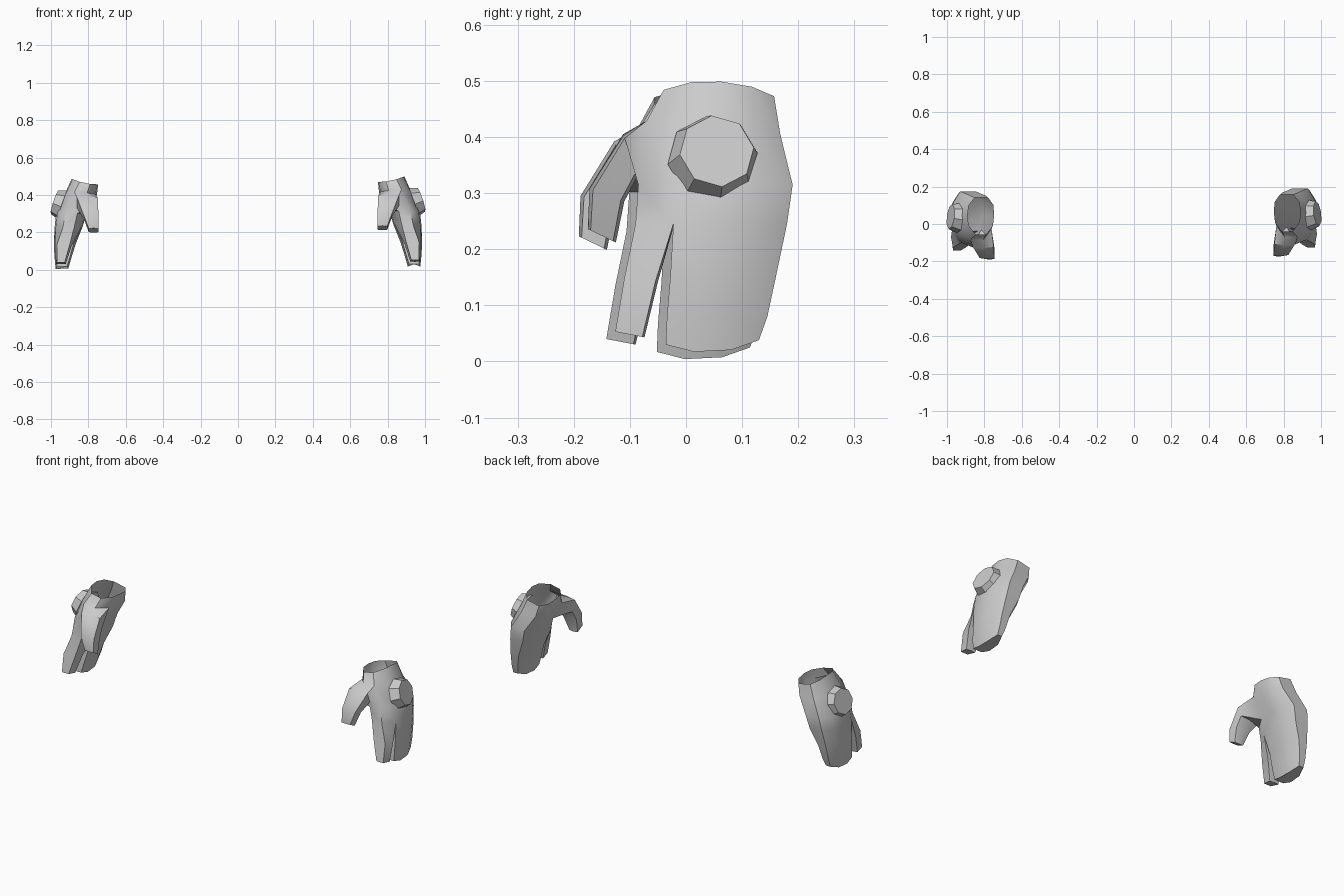
import bpy, bmesh
from mathutils import Vector, Matrix

if "Cube" in bpy.data.objects:
    bpy.data.objects.remove(bpy.data.objects["Cube"])

# Cross-section templates: u runs front to back, v runs inner to outer side
PALM = [(-1, .4), (-.5, .92), (.05, 1), (.6, .9), (1, .45),
        (1, -.55), (.6, -.95), (.05, -1), (-.5, -.92), (-1, -.4)]
MITT = [(-1, .8), (-.4, 1), (.4, .9), (1, .4),
        (1, -.4), (.4, -.9), (-.4, -1), (-1, -.8), (-1, 0)]
INDEX = [(-1, -.7), (-1, .7), (.85, .9), (1, 0), (.85, -.9)]


def ring(bm, shape, y, x, z, tilt_u=0, tilt_v=0, sag=0):
    """Ring of vertices fitted to a y range and an x range."""
    cy, hy, cx, hx = sum(y) / 2, (y[1] - y[0]) / 2, sum(x) / 2, (x[1] - x[0]) / 2
    return [bm.verts.new((cx + v * hx, cy + u * hy,
                          z + tilt_u * u + tilt_v * v + sag * u * u))
            for u, v in shape]


def bridge(bm, a, b, skip=()):
    n = len(a)
    for i in range(n):
        if i not in skip:
            j = (i + 1) % n
            bm.faces.new((a[i], a[j], b[j], b[i]))


def loft(bm, rings):
    for a, b in zip(rings, rings[1:]):
        bridge(bm, a, b)
    bm.faces.new(rings[-1])


def finish(bm, name):
    bmesh.ops.recalc_face_normals(bm, faces=bm.faces)
    me = bpy.data.meshes.new(name)
    bm.to_mesh(me)
    bm.free()
    ob = bpy.data.objects.new(name, me)
    bpy.context.collection.objects.link(ob)
    return ob


def place(bm, side):
    # The left hand is the mirrored right one, set slightly forward and lower
    if side == "left":
        bmesh.ops.transform(bm, matrix=Matrix.Translation((0, -.016, -.013))
                            @ Matrix.Diagonal((-1, 1, 1, 1)), verts=bm.verts)


def smooth(ob, angle):
    bpy.ops.object.select_all(action='DESELECT')
    ob.select_set(True)
    bpy.context.view_layer.objects.active = ob
    bpy.ops.object.shade_smooth_by_angle(angle=angle)


def make_glove(side):
    bm = bmesh.new()
    # Open wrist and palm
    w = ring(bm, PALM, (-.04, .157), (.748, .89), .484, -.006, .015, -.012)
    p1 = ring(bm, PALM, (-.07, .168), (.755, .925), .415, -.012, .005)
    p2 = ring(bm, PALM, (-.085, .19), (.81, .972), .315)
    p3 = ring(bm, PALM, (-.09, .18), (.83, .98), .245)
    bridge(bm, w, p1)
    bridge(bm, p1, p2, skip=(8, 9))
    bridge(bm, p2, p3)

    # Two-part split below the palm, sharing the web vertex
    web = bm.verts.new((.905, -.022, .24))
    # Index finger
    loft(bm, [[p3[9], p3[0], p3[1], web, p3[8]],
              ring(bm, INDEX, (-.11, -.05), (.885, .983), .145, -.003),
              ring(bm, INDEX, (-.126, -.074), (.918, .976), .048, -.005)])
    # Remaining fingers as one mitt
    loft(bm, [p3[1:9] + [web],
              ring(bm, MITT, (-.028, .16), (.868, .985), .15),
              ring(bm, MITT, (-.034, .145), (.89, .981), .08),
              ring(bm, MITT, (-.036, .13), (.908, .975), .016, .004, 0, .018)])

    # Thumb, grown out of the gap left in the palm front
    def thumb(top, low, x):
        m = (x[0] + x[1]) / 2
        up = (Vector(top) - Vector(low)) * .1
        pts = [(x[1], top, -1), (m, top, 0), (x[0], top, -1),
               (x[0], low, 1), (m, low, 0), (x[1], low, 1)]
        return [bm.verts.new((px, p[0] + up[0] * k, p[1] + up[1] * k))
                for px, p, k in pts]
    loft(bm, [[p1[0], p1[9], p1[8], p2[8], p2[9], p2[0]],
              thumb((-.112, .405), (-.084, .335), (.75, .86)),
              thumb((-.172, .308), (-.11, .285), (.746, .825)),
              thumb((-.175, .236), (-.125, .212), (.747, .798))])
    place(bm, side)
    smooth(finish(bm, side + "_glove"), .75)


def make_button(side):
    # Eight-sided tapered disc on the back of the hand
    bm = bmesh.new()
    axis = Vector((.94, .12, .31)).normalized()
    rot = axis.to_track_quat('Z', 'Y').to_matrix().to_4x4()
    bmesh.ops.create_cone(bm, cap_ends=True, segments=8, radius1=.083,
                          radius2=.067, depth=.05,
                          matrix=Matrix.Translation((.957, .052, .367)) @ rot
                          @ Matrix.Rotation(.1, 4, 'Z'))
    place(bm, side)
    finish(bm, side + "_hand_disc")


for s in ("right", "left"):
    make_glove(s)
    make_button(s)
